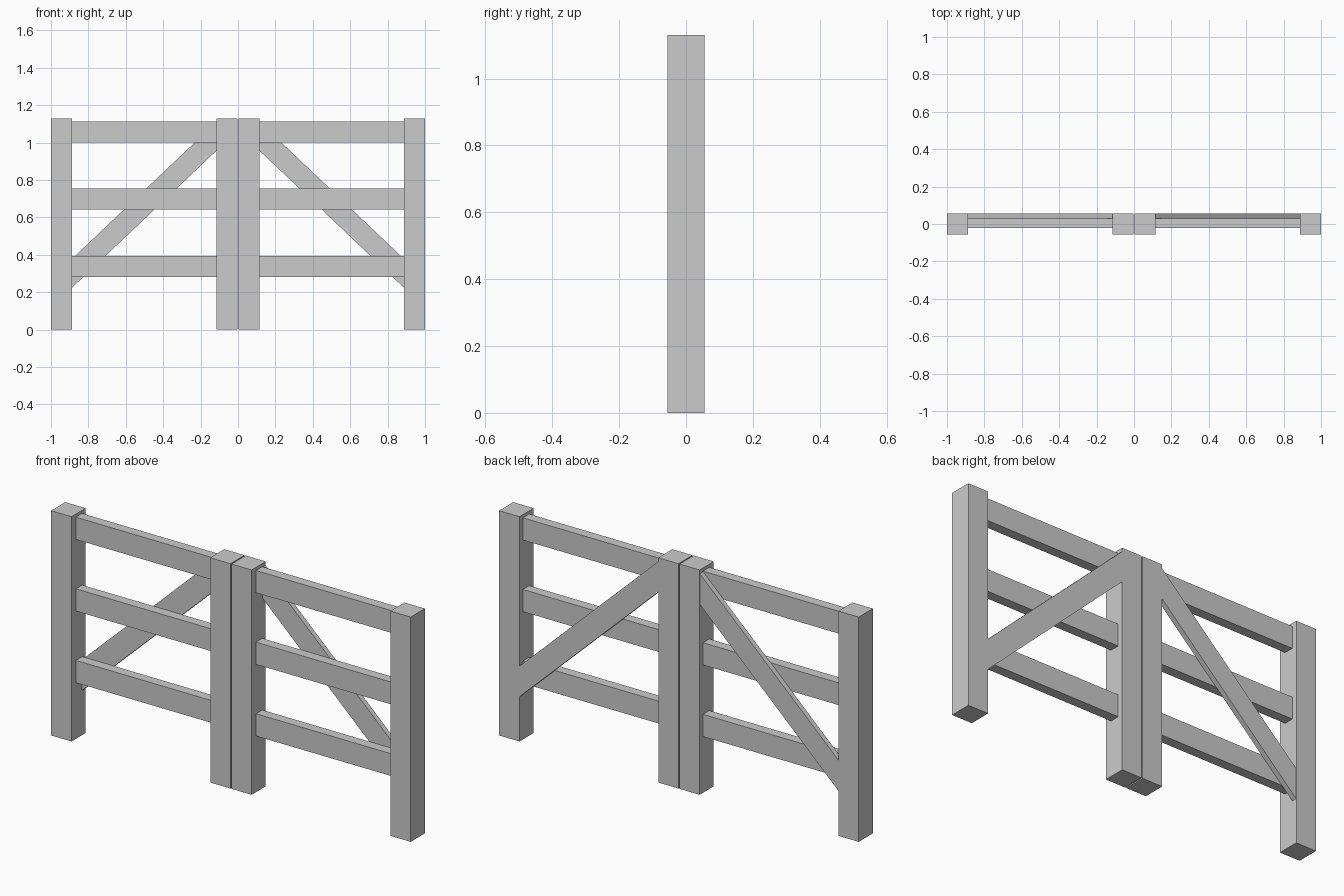
import bpy
import bmesh

if "Cube" in bpy.data.objects:
    bpy.data.objects.remove(bpy.data.objects["Cube"])

grey = bpy.data.materials.new("plain grey")
grey.diffuse_color = (0.6, 0.6, 0.6, 1)
grey.use_nodes = True
grey.node_tree.nodes["Principled BSDF"].inputs["Base Color"].default_value = grey.diffuse_color

OUTER, INNER = 0.887, 0.115   # clear opening between the posts of one leaf


def prism(name, profile, y0, y1):
    """Extrude a flat x-z profile from y0 to y1."""
    bm = bmesh.new()
    face = bm.faces.new([bm.verts.new((x, y0, z)) for x, z in profile])
    new = bmesh.ops.extrude_face_region(bm, geom=[face])["geom"]
    verts = [v for v in new if isinstance(v, bmesh.types.BMVert)]
    bmesh.ops.translate(bm, verts=verts, vec=(0, y1 - y0, 0))
    bmesh.ops.recalc_face_normals(bm, faces=bm.faces)
    mesh = bpy.data.meshes.new(name)
    bm.to_mesh(mesh)
    bm.free()
    mesh.materials.append(grey)
    obj = bpy.data.objects.new(name, mesh)
    bpy.context.collection.objects.link(obj)


def bar(name, x0, x1, y0, y1, z0, z1):
    prism(name, [(x0, z0), (x1, z0), (x1, z1), (x0, z1)], y0, y1)


for side, s in (("left", -1), ("right", 1)):
    # Upright posts
    bar(f"{side}_outer_post", s * OUTER, s * 1.0, -0.056, 0.056, 0, 1.13)
    bar(f"{side}_inner_post", s * 0.003, s * INNER, -0.056, 0.056, 0, 1.13)
    # Horizontal rails
    for level, z in (("lower", 0.282), ("middle", 0.642), ("upper", 1.002)):
        bar(f"{side}_{level}_rail", s * INNER, s * OUTER, -0.021, 0.029, z, z + 0.112)
    # Diagonal brace behind the rails
    prism(f"{side}_diagonal_brace",
          [(s * OUTER, 0.225), (s * INNER, 0.957), (s * INNER, 1.111), (s * OUTER, 0.379)],
          0.029, 0.055)
